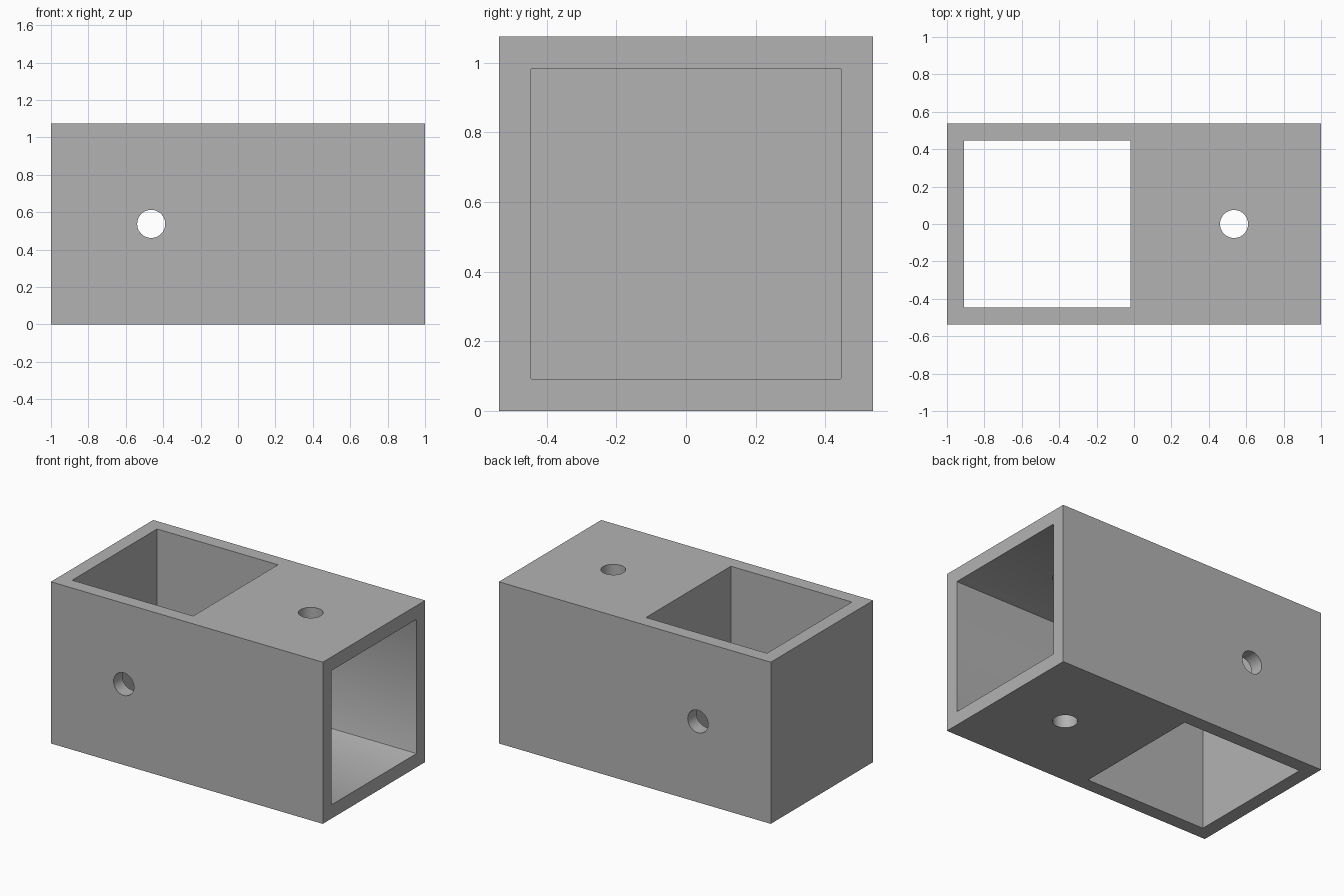
import bpy, bmesh, math
from mathutils import Matrix, Vector

if "Cube" in bpy.data.objects:
    bpy.data.objects.remove(bpy.data.objects["Cube"])

W = 1.075          # outer width and height
MID = W / 2
IN = 0.446         # half width of the square sockets
HOLE_R = 0.075

grey = bpy.data.materials.new("grey")
grey.diffuse_color = (0.45, 0.45, 0.45, 1)
grey.use_nodes = True
grey.node_tree.nodes["Principled BSDF"].inputs["Base Color"].default_value = grey.diffuse_color


def make_object(name, bm):
    mesh = bpy.data.meshes.new(name)
    bm.to_mesh(mesh)
    bm.free()
    mesh.materials.append(grey)
    obj = bpy.data.objects.new(name, mesh)
    bpy.context.collection.objects.link(obj)
    return obj


def box(name, lo, hi, round_axis=None):
    lo, hi = Vector(lo), Vector(hi)
    bm = bmesh.new()
    bmesh.ops.create_cube(bm, size=1, matrix=Matrix.Translation((lo + hi) / 2)
                          @ Matrix.Diagonal((*(hi - lo), 1)))
    if round_axis is not None:
        edges = [e for e in bm.edges
                 if abs(e.verts[0].co[round_axis] - e.verts[1].co[round_axis]) > 0.1]
        bmesh.ops.bevel(bm, geom=edges, offset=0.005, segments=2,
                        profile=0.5, affect='EDGES')
    return make_object(name, bm)


def drill(name, centre, rotation):
    bm = bmesh.new()
    bmesh.ops.create_cone(bm, cap_ends=True, segments=48, radius1=HOLE_R,
                          radius2=HOLE_R, depth=2,
                          matrix=Matrix.Translation(centre) @ rotation)
    return make_object(name, bm)


# Solid block
body = box("connector_body", (-1, -MID, 0), (1, MID, W))

# Vertical through socket, horizontal blind socket, and two bolt holes
cutters = [
    box("vertical_socket_cutter", (-0.908, -IN, -0.2), (-0.018, IN, W + 0.2)),
    box("horizontal_socket_cutter", (0.07, -IN, MID - IN), (1.2, IN, MID + IN), 0),
    drill("front_bolt_hole_cutter", (-0.464, 0, MID), Matrix.Rotation(math.pi / 2, 4, 'X')),
    drill("top_bolt_hole_cutter", (0.535, 0, MID), Matrix.Identity(4)),
]
for cutter in cutters:
    mod = body.modifiers.new(cutter.name, 'BOOLEAN')
    mod.operation = 'DIFFERENCE'
    mod.solver = 'EXACT'
    mod.object = cutter

# Bake the cuts, then remove the cutters
bpy.context.view_layer.update()
final = bpy.data.meshes.new_from_object(
    body.evaluated_get(bpy.context.evaluated_depsgraph_get()))
body.modifiers.clear()
body.data = final
for cutter in cutters:
    bpy.data.objects.remove(cutter)

# Smooth hole walls with sharp corners
bpy.context.view_layer.objects.active = body
body.select_set(True)
bpy.ops.object.shade_smooth_by_angle(angle=math.radians(30))
